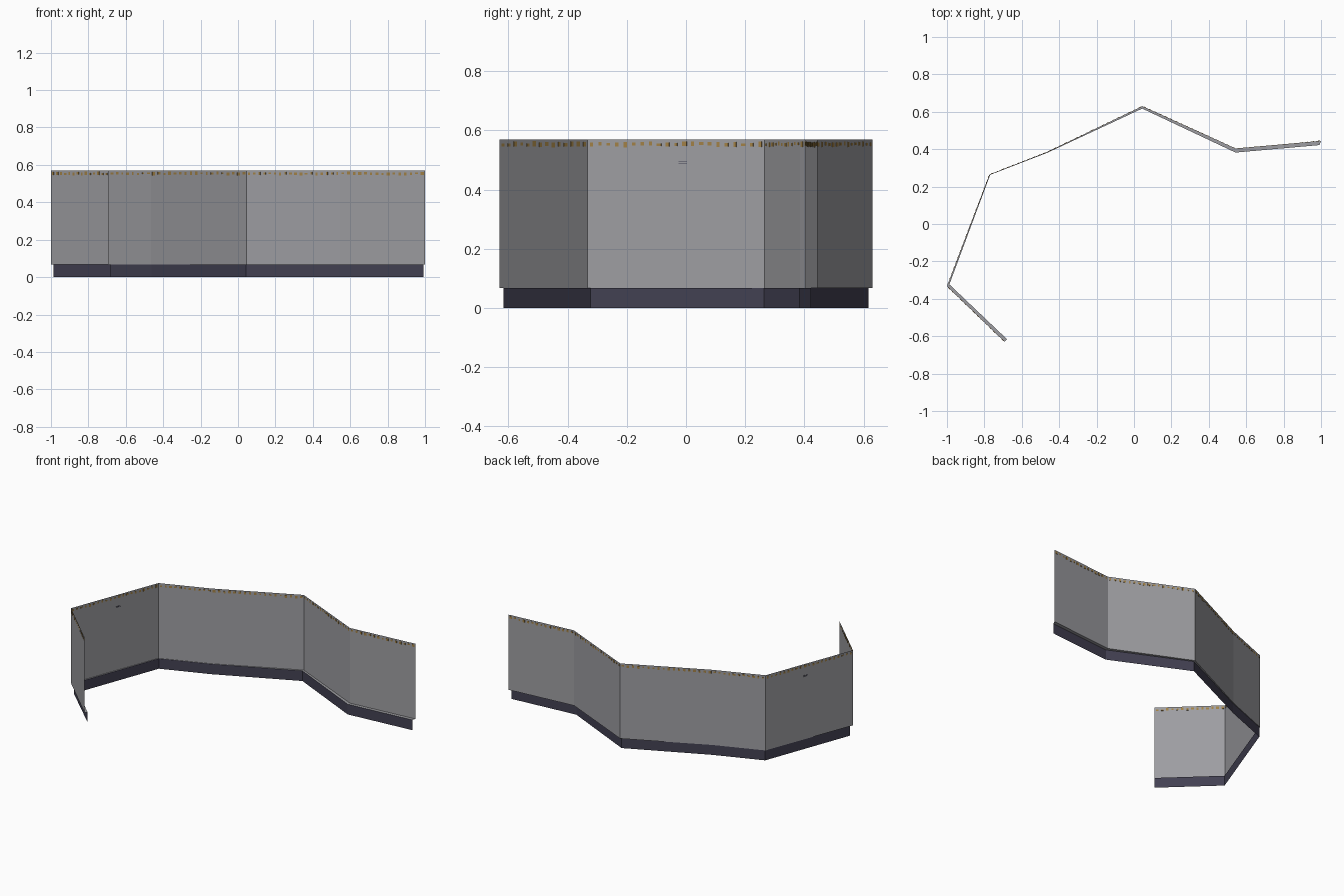
import bpy, bmesh, math, random
from mathutils import Vector, Matrix

if "Cube" in bpy.data.objects:
    bpy.data.objects.remove(bpy.data.objects["Cube"])

random.seed(4)
TOP, LEDGE = 0.57, 0.068

# plan of the wall, and of the slightly inset plinth below it
WALL = [(-0.692, -0.63), (-1.0, -0.333), (-0.773, 0.265), (-0.465, 0.385),
        (0.045, 0.63), (0.545, 0.403), (1.0, 0.445)]
PLINTH = [(-0.679, -0.616), (-0.987, -0.323), (-0.769, 0.263), (-0.463, 0.381),
          (0.044, 0.617), (0.543, 0.382), (0.992, 0.422)]


def material(name, rgb):
    m = bpy.data.materials.new(name)
    m.diffuse_color = (*rgb, 1)
    m.use_nodes = True
    m.node_tree.nodes["Principled BSDF"].inputs["Base Color"].default_value = m.diffuse_color
    return m


grey = material("wall grey", (0.34, 0.34, 0.36))
dark = material("plinth dark violet", (0.055, 0.052, 0.085))
gold = material("trim gold", (0.36, 0.22, 0.06))


def finish(name, bm, mat):
    me = bpy.data.meshes.new(name)
    bm.to_mesh(me)
    bm.free()
    me.materials.append(mat)
    ob = bpy.data.objects.new(name, me)
    bpy.context.collection.objects.link(ob)
    return ob


def ribbon(name, rails, mat):
    """Join successive (plan, height) rails with quads."""
    bm = bmesh.new()
    rows = [[bm.verts.new((x, y, z)) for x, y in plan] for plan, z in rails]
    for a, b in zip(rows, rows[1:]):
        for i in range(len(a) - 1):
            bm.faces.new((a[i], b[i], b[i + 1], a[i + 1]))
    return finish(name, bm, mat)


def plate(bm, seg, along, z, width, height, thick=0.003):
    """Thin plate straddling a wall segment, seen on both sides."""
    a, b = Vector(WALL[seg]), Vector(WALL[seg + 1])
    d = (b - a).normalized()
    p = a + d * along
    mat = (Matrix.Translation((p.x, p.y, z))
           @ Matrix.Rotation(math.atan2(d.y, d.x), 4, 'Z')
           @ Matrix.Diagonal((width, thick, height, 1)))
    bmesh.ops.create_cube(bm, size=1, matrix=mat)


# folded wall sheet with its ledge, then the plinth sheet
ribbon("folded_wall", [(WALL, TOP), (WALL, LEDGE), (PLINTH, LEDGE)], grey)
ribbon("plinth", [(PLINTH, LEDGE), (PLINTH, 0)], dark)

# broken gold trim along the top edge
bm = bmesh.new()
for s in range(len(WALL) - 1):
    length = (Vector(WALL[s + 1]) - Vector(WALL[s])).length
    n = int(length / 0.03)
    for i in range(n):
        t = (i + 0.5) * length / n
        h = random.uniform(0.008, 0.018)
        plate(bm, s, t, 0.553 + random.uniform(-0.002, 0.003),
              random.uniform(0.01, 0.018), h)
finish("gold_trim", bm, gold)

# two small slots on the long left panel
bm = bmesh.new()
for z in (0.488, 0.494):
    plate(bm, 1, 0.345, z, 0.03, 0.002)
finish("small_slots", bm, dark)
